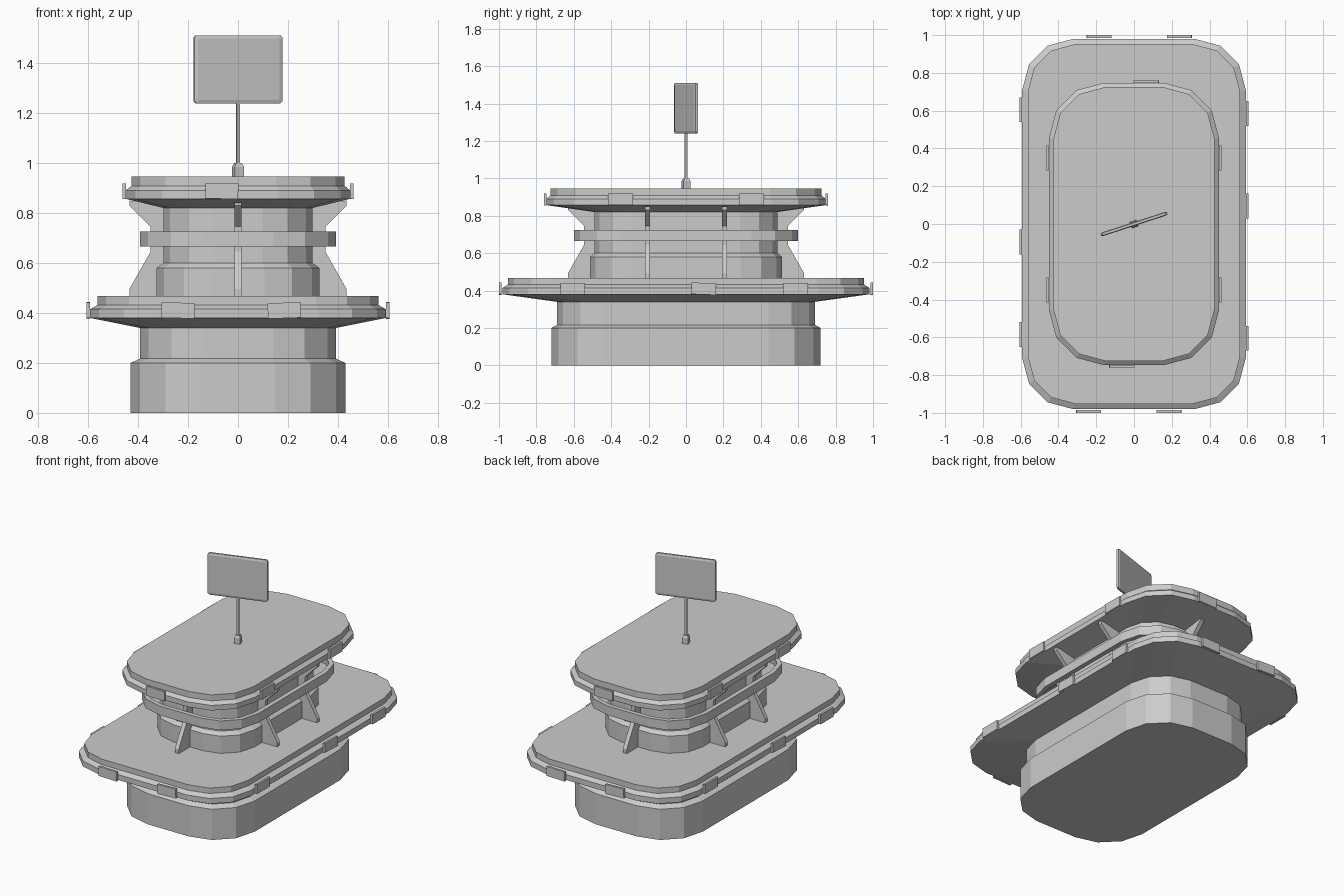
import bpy, bmesh, math
from mathutils import Matrix, Vector

cube = bpy.data.objects.get("Cube")
if cube:
    bpy.data.objects.remove(cube, do_unlink=True)

grey = bpy.data.materials.new("plain grey")
grey.use_nodes = True
COLOUR = (0.6, 0.6, 0.6, 1)
grey.diffuse_color = COLOUR
grey.node_tree.nodes["Principled BSDF"].inputs["Base Color"].default_value = COLOUR


def finish(name, bm):
    bmesh.ops.recalc_face_normals(bm, faces=bm.faces)
    mesh = bpy.data.meshes.new(name)
    bm.to_mesh(mesh)
    bm.free()
    mesh.materials.append(grey)
    obj = bpy.data.objects.new(name, mesh)
    bpy.context.scene.collection.objects.link(obj)
    return obj


def outline(hx, hy, r, segments=3):
    """Rounded rectangle with a few flat sides per corner."""
    pts = []
    corners = ((1, 1), (-1, 1), (-1, -1), (1, -1))
    for quarter, (sx, sy) in enumerate(corners):
        for i in range(segments + 1):
            a = math.pi / 2 * (quarter + i / segments)
            pts.append((sx * (hx - r) + r * math.cos(a),
                        sy * (hy - r) + r * math.sin(a)))
    return pts


def loft(name, levels, closed=False):
    """Stack rounded rectangles (half x, half y, radius, z)."""
    bm = bmesh.new()
    rings = [[bm.verts.new((x, y, z)) for x, y in outline(hx, hy, r)]
             for hx, hy, r, z in levels]
    pairs = list(zip(rings, rings[1:]))
    if closed:
        pairs.append((rings[-1], rings[0]))
    else:
        bm.faces.new(rings[0])
        bm.faces.new(rings[-1])
    for low, high in pairs:
        for i in range(len(low)):
            j = (i + 1) % len(low)
            bm.faces.new((low[i], low[j], high[j], high[i]))
    return finish(name, bm)


def prism(name, profile, depth, matrix):
    """Extrude an (x, z) profile evenly to both sides of y = 0."""
    bm = bmesh.new()
    face = bm.faces.new([bm.verts.new((x, -depth / 2, z)) for x, z in profile])
    new = bmesh.ops.extrude_face_region(bm, geom=[face])["geom"]
    bmesh.ops.translate(bm, vec=(0, depth, 0),
                        verts=[v for v in new if isinstance(v, bmesh.types.BMVert)])
    bm.transform(matrix)
    return finish(name, bm)


# Two bases, each with a stepped wall
loft("lower_base", [(0.43, 0.72, 0.28, 0), (0.43, 0.72, 0.28, 0.2),
                    (0.392, 0.69, 0.25, 0.217), (0.392, 0.69, 0.25, 0.345)])
loft("upper_drum", [(0.326, 0.513, 0.22, 0.46), (0.326, 0.513, 0.22, 0.58),
                    (0.298, 0.49, 0.2, 0.6), (0.298, 0.49, 0.2, 0.825)])

# Flared decks
loft("lower_deck", [(0.392, 0.69, 0.25, 0.34), (0.592, 0.98, 0.27, 0.38),
                    (0.592, 0.98, 0.27, 0.415), (0.562, 0.952, 0.25, 0.432),
                    (0.562, 0.952, 0.25, 0.468)])
loft("upper_deck", [(0.298, 0.49, 0.2, 0.82), (0.45, 0.747, 0.29, 0.857),
                    (0.45, 0.747, 0.29, 0.89), (0.427, 0.725, 0.275, 0.908),
                    (0.427, 0.725, 0.275, 0.947)])

# Open ring around the drum
loft("ring", [(0.393, 0.6, 0.25, 0.665), (0.393, 0.6, 0.25, 0.725),
              (0.363, 0.57, 0.22, 0.725), (0.363, 0.57, 0.22, 0.665)], closed=True)

# Fins bracing the decks
fin = [(-0.16, 0.465), (0, 0.465), (0, 0.495), (-0.085, 0.645),
       (-0.085, 0.745), (0, 0.83), (0, 0.85), (-0.16, 0.83)]
for turn in (0, math.pi):
    spin = Matrix.Rotation(turn, 4, "Z")
    side = "left" if turn == 0 else "right"
    for y in (-0.205, 0.205):
        prism(side + "_fin", fin, 0.026, spin @ Matrix.Translation((0.435, y, 0)))
    prism("front_fin" if turn else "back_fin", fin, 0.028,
          spin @ Matrix.Translation((0, 0.63, 0)) @ Matrix.Rotation(math.pi / 2, 4, "Z"))


# Rim plates, repeated by half a turn
def plate(name, x, y, z, along_y, tilt):
    w, h = 0.066, 0.031
    profile = [(-w, -h), (w, -h), (w, h), (-w, h)]
    face = Matrix.Rotation(math.pi / 2 if along_y else 0, 4, "Z")
    place = Matrix.Translation((x, y, z)) @ face @ Matrix.Rotation(math.radians(tilt), 4, "Y")
    for turn in (0, math.pi):
        prism(name, profile, 0.014, Matrix.Rotation(turn, 4, "Z") @ place)


for y, tilt in ((0.585, 0), (0.095, 2), (-0.605, 0)):
    plate("lower_side_plate", 0.6, y, 0.41, True, tilt)
for x, tilt in ((-0.24, 1), (0.185, -2)):
    plate("lower_end_plate", x, -0.993, 0.41, False, tilt)
for y in (0.35, -0.35):
    plate("upper_side_plate", 0.456, y, 0.888, True, 0)
plate("upper_end_plate", -0.065, -0.753, 0.888, False, 1)

# Sign on a slim post
turn = Matrix.Rotation(math.radians(18), 4, "Z")


def post(name, levels):
    bm = bmesh.new()
    bmesh.ops.create_cube(bm, size=1)
    low, high = levels
    for v in bm.verts:
        half, z = high if v.co.z > 0 else low
        v.co = Vector((math.copysign(half, v.co.x), math.copysign(half, v.co.y), z))
    bm.transform(turn)
    finish(name, bm)


post("post_foot", ((0.019, 0.94), (0.019, 0.985)))
post("post_collar", ((0.019, 0.985), (0.012, 1.0)))
post("post", ((0.007, 1.0), (0.007, 1.25)))

bm = bmesh.new()
w, h, c = 0.185, 0.136, 0.008
rim = [(sx * (w - a), sz * (h - b)) for sx, sz, order in
       ((1, 1, 1), (-1, 1, -1), (-1, -1, 1), (1, -1, -1))
       for a, b in ((0, c), (c, 0))[::order]]
loops = []
for y, s in ((-0.01, 0.93), (-0.006, 1), (0.006, 1), (0.01, 0.93)):
    shrink = (1 - s) * w
    loops.append([bm.verts.new((x * (1 - shrink / w), y, z * (1 - shrink / h)))
                  for x, z in rim])
bm.faces.new(loops[0])
bm.faces.new(loops[-1])
for a, b in zip(loops, loops[1:]):
    for i in range(len(a)):
        j = (i + 1) % len(a)
        bm.faces.new((a[i], a[j], b[j], b[i]))
bm.transform(Matrix.Translation((0, 0, 1.375)) @ turn)
finish("sign_board", bm)
